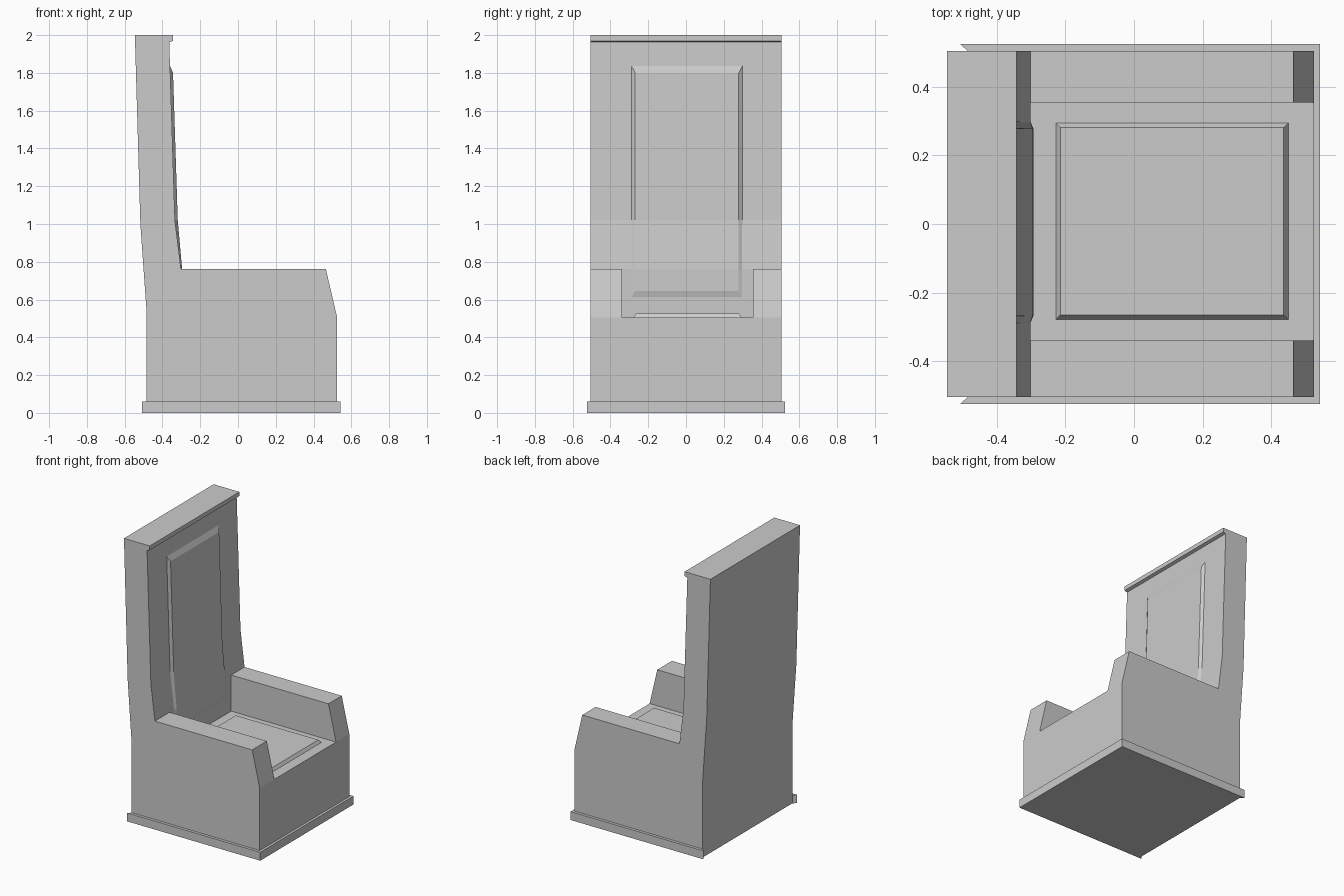
import bpy, bmesh
from mathutils import Vector

if "Cube" in bpy.data.objects:
    bpy.data.objects.remove(bpy.data.objects["Cube"])


def make_object(name, bm):
    bmesh.ops.recalc_face_normals(bm, faces=bm.faces)
    mesh = bpy.data.meshes.new(name)
    bm.to_mesh(mesh)
    bm.free()
    obj = bpy.data.objects.new(name, mesh)
    bpy.context.collection.objects.link(obj)
    return obj


def prism(name, points, sweep):
    """Extrude a closed outline of 3D points along a vector."""
    bm = bmesh.new()
    face = bm.faces.new([bm.verts.new(p) for p in points])
    ext = bmesh.ops.extrude_face_region(bm, geom=[face])
    verts = [v for v in ext["geom"] if isinstance(v, bmesh.types.BMVert)]
    bmesh.ops.translate(bm, verts=verts, vec=Vector(sweep))
    return make_object(name, bm)


def side_prism(name, profile, y0, y1):
    return prism(name, [(x, y0, z) for x, z in profile], (0, y1 - y0, 0))


# Body: side silhouette of base, arms, leaning back and top lip
body = side_prism("throne_body", [
    (-0.485, 0), (0.525, 0), (0.525, 0.505), (0.465, 0.762), (-0.302, 0.762),
    (-0.334, 1.02), (-0.364, 1.963), (-0.343, 1.97), (-0.343, 2.0),
    (-0.546, 2.0), (-0.517, 1.0), (-0.485, 0.55)], -0.505, 0.505)

# Seat channel cut between the arms
cutter = side_prism("seat_cutter", [
    (-0.302, 0.505), (0.7, 0.505), (0.7, 0.9), (-0.302, 0.9)], -0.34, 0.355)
cutter.hide_render = True
cut = body.modifiers.new("seat_channel", "BOOLEAN")
cut.operation = "DIFFERENCE"
cut.solver = "EXACT"
cut.object = cutter
bpy.context.view_layer.objects.active = body
bpy.ops.object.modifier_apply(modifier=cut.name)
bpy.data.objects.remove(cutter)

# Plinth trim around front and sides, mitred at the back
prism("plinth_trim", [
    (-0.485, -0.505, 0), (-0.507, -0.525, 0), (0.543, -0.525, 0),
    (0.543, 0.525, 0), (-0.507, 0.525, 0), (-0.485, 0.505, 0),
    (0.525, 0.505, 0), (0.525, -0.505, 0)], (0, 0, 0.06))

# Raised seat panel with sloped border
bm = bmesh.new()
rings = []
for inset, z in ((0, 0.504), (0.014, 0.526)):
    x0, x1, y0, y1 = -0.228 + inset, 0.451 - inset, -0.279 + inset, 0.295 - inset
    rings.append([bm.verts.new(p) for p in
                  ((x0, y0, z), (x1, y0, z), (x1, y1, z), (x0, y1, z))])
bm.faces.new(rings[1])
for i in range(4):
    j = (i + 1) % 4
    bm.faces.new((rings[0][i], rings[0][j], rings[1][j], rings[1][i]))
make_object("seat_panel", bm)

# Raised back panel following the bend of the backrest
bm = bmesh.new()
rows = [(0.61, 0.61, -0.303, -0.303), (0.61, 0.645, -0.303, -0.294),
        (0.762, 0.762, -0.303, -0.296), (1.02, 1.02, -0.335, -0.319),
        (1.84, 1.80, -0.361, -0.344)]
strips = []
for zo, zi, xo, xi in rows[1:]:
    strips.append([bm.verts.new(p) for p in (
        (xo, -0.29, zo), (xi, -0.269, zi), (xi, 0.279, zi), (xo, 0.30, zo))])
for a, b in zip(strips, strips[1:]):
    for i in range(3):
        bm.faces.new((a[i], a[i + 1], b[i + 1], b[i]))
for end in (strips[0], strips[-1]):
    bm.faces.new(end)
make_object("back_panel", bm)
